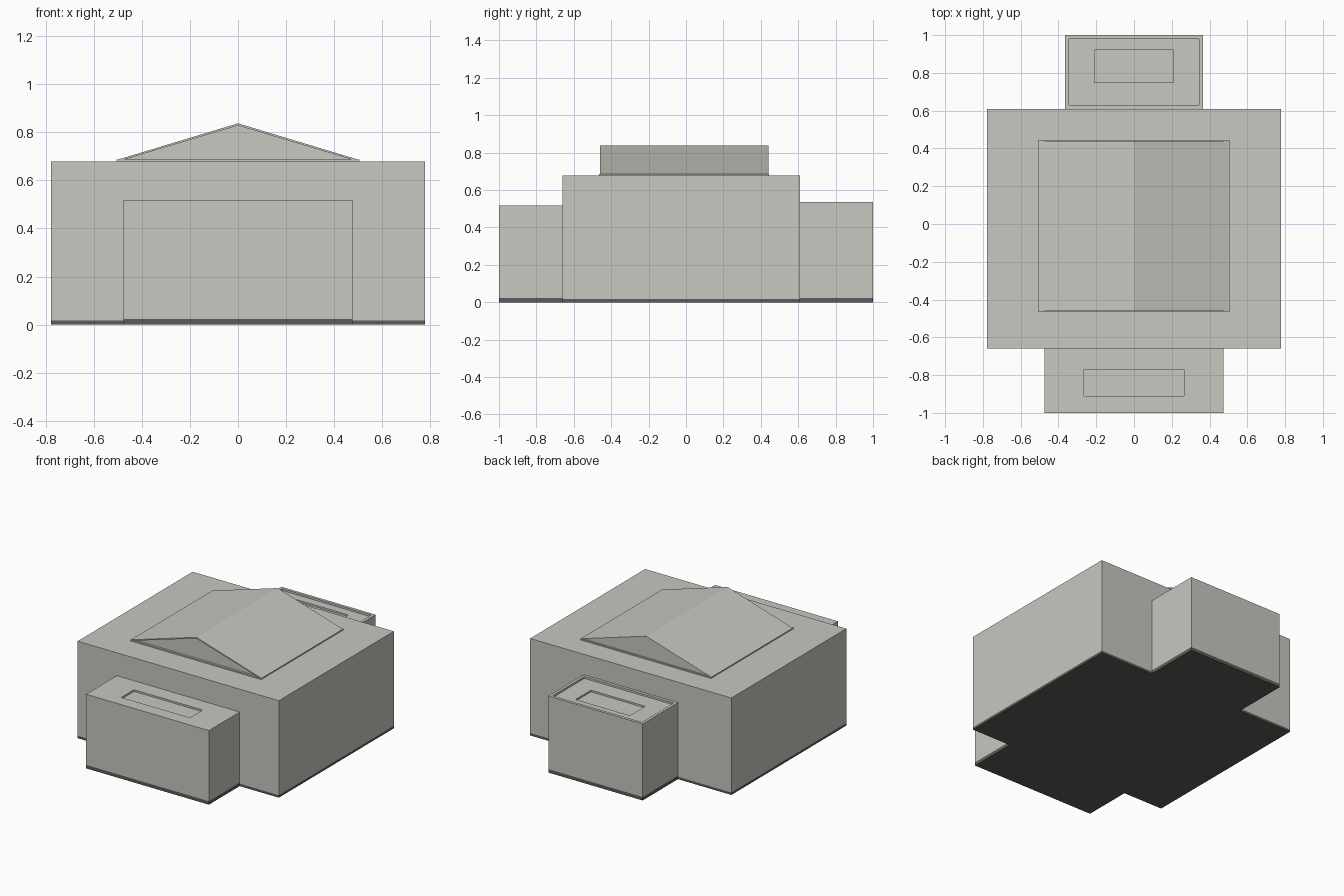
import bpy, bmesh

if "Cube" in bpy.data.objects:
    bpy.data.objects.remove(bpy.data.objects["Cube"], do_unlink=True)


def material(name, color):
    mat = bpy.data.materials.new(name)
    mat.use_nodes = True
    mat.diffuse_color = (*color, 1)
    mat.node_tree.nodes["Principled BSDF"].inputs["Base Color"].default_value = (*color, 1)
    return mat


wall_grey = material("pale concrete", (0.57, 0.58, 0.53))
base_grey = material("dark plinth", (0.11, 0.105, 0.095))


def finish(name, bm, mat):
    bmesh.ops.recalc_face_normals(bm, faces=bm.faces)
    mesh = bpy.data.meshes.new(name)
    bm.to_mesh(mesh)
    bm.free()
    mesh.materials.append(mat)
    obj = bpy.data.objects.new(name, mesh)
    bpy.context.collection.objects.link(obj)
    return obj


def stepped_block(name, mat, rings):
    """Skin a stack of rectangles (half width, y0, y1, z) and cap both ends."""
    bm = bmesh.new()
    loops = [[bm.verts.new(p) for p in ((-w, y0, z), (w, y0, z), (w, y1, z), (-w, y1, z))]
             for w, y0, y1, z in rings]
    for low, high in zip(loops, loops[1:]):
        for i in range(4):
            j = (i + 1) % 4
            bm.faces.new((low[i], low[j], high[j], high[i]))
    bm.faces.new(loops[0][::-1])
    bm.faces.new(loops[-1])
    return finish(name, bm, mat)


def block(name, mat, w, y0, y1, z0, z1):
    return stepped_block(name, mat, [(w, y0, y1, z0), (w, y0, y1, z1)])


def extrude_profile(name, mat, points, y0, y1):
    """Extrude an outline drawn in x and z along y."""
    bm = bmesh.new()
    face = bm.faces.new([bm.verts.new((x, y0, z)) for x, z in points])
    ext = bmesh.ops.extrude_face_region(bm, geom=[face])
    moved = [v for v in ext["geom"] if isinstance(v, bmesh.types.BMVert)]
    bmesh.ops.translate(bm, verts=moved, vec=(0, y1 - y0, 0))
    return finish(name, bm, mat)


# Dark plinths
block("main_plinth", base_grey, 0.778, -0.66, 0.61, 0, 0.017)
block("front_plinth", base_grey, 0.475, -1, -0.66, 0, 0.024)
block("rear_plinth", base_grey, 0.365, 0.61, 1, 0, 0.024)

# Main hall
block("main_hall", wall_grey, 0.778, -0.66, 0.61, 0.017, 0.678)

# Front wing with a shallow roof recess
stepped_block("front_wing", wall_grey, [
    (0.475, -1, -0.66, 0.024), (0.475, -1, -0.66, 0.518),
    (0.265, -0.91, -0.77, 0.518), (0.265, -0.91, -0.77, 0.506)])

# Rear wing with a parapet and a recessed roof panel
stepped_block("rear_wing", wall_grey, [
    (0.365, 0.61, 1, 0.024), (0.365, 0.61, 1, 0.535),
    (0.345, 0.63, 0.98, 0.535), (0.345, 0.63, 0.98, 0.522),
    (0.21, 0.75, 0.92, 0.522), (0.21, 0.75, 0.92, 0.51)])

# Pitched roof: eave slab, gable body and thin overhanging sheets
block("eave_slab", wall_grey, 0.505, -0.465, 0.445, 0.678, 0.686)
extrude_profile("gable_body", wall_grey,
                [(-0.48, 0.686), (0.48, 0.686), (0, 0.83)], -0.45, 0.435)
extrude_profile("roof_sheets", wall_grey,
                [(-0.5, 0.686), (-0.475, 0.686), (0, 0.828),
                 (0.475, 0.686), (0.5, 0.686), (0, 0.837)], -0.46, 0.44)
